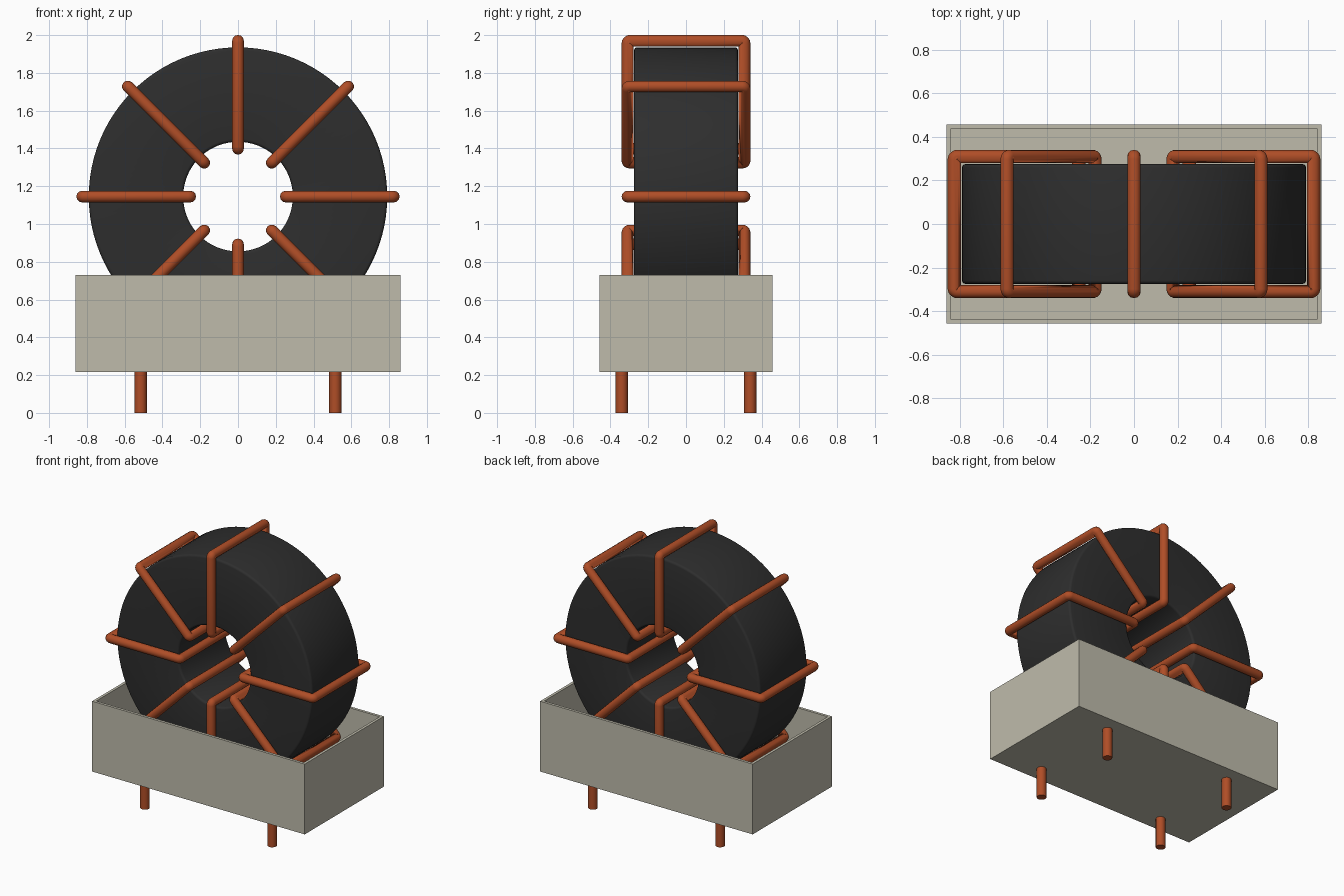
import bpy, bmesh, math
from mathutils import Matrix, Vector

default = bpy.data.objects.get("Cube")
if default:
    bpy.data.objects.remove(default, do_unlink=True)

CENTRE_Z = 1.145


def material(name, rgb, roughness):
    m = bpy.data.materials.new(name)
    m.use_nodes = True
    m.diffuse_color = (*rgb, 1)
    bsdf = m.node_tree.nodes["Principled BSDF"]
    bsdf.inputs["Base Color"].default_value = (*rgb, 1)
    bsdf.inputs["Roughness"].default_value = roughness
    return m


copper = material("copper", (0.43, 0.075, 0.02), 0.5)
ferrite = material("dark ferrite", (0.027, 0.027, 0.027), 0.6)
plastic = material("beige plastic", (0.52, 0.50, 0.41), 0.6)


def add_object(name, bm, mat, smooth=False):
    bmesh.ops.recalc_face_normals(bm, faces=bm.faces)
    mesh = bpy.data.meshes.new(name)
    bm.to_mesh(mesh)
    bm.free()
    mesh.materials.append(mat)
    ob = bpy.data.objects.new(name, mesh)
    bpy.context.collection.objects.link(ob)
    if smooth:
        bpy.ops.object.select_all(action='DESELECT')
        ob.select_set(True)
        bpy.context.view_layer.objects.active = ob
        bpy.ops.object.shade_smooth_by_angle(angle=math.radians(35))
    return ob


def rounded_rectangle(x0, x1, half_y, radius, steps):
    """Points in the XY plane, going round the four filleted corners."""
    points = []
    corners = [(x1 - radius, half_y - radius), (x0 + radius, half_y - radius),
               (x0 + radius, radius - half_y), (x1 - radius, radius - half_y)]
    for i, (cx, cy) in enumerate(corners):
        for s in range(steps + 1):
            a = math.pi / 2 * (i + s / steps)
            points.append(Vector((cx + radius * math.cos(a), cy + radius * math.sin(a), 0)))
    return points


# Toroid core: rounded rectangle turned about the Y axis
bm = bmesh.new()
verts = [bm.verts.new(p) for p in rounded_rectangle(0.29, 0.79, 0.275, 0.016, 3)]
edges = [bm.edges.new((v, verts[i - 1])) for i, v in enumerate(verts)]
bmesh.ops.spin(bm, geom=verts + edges, cent=(0, 0, 0), axis=(0, 1, 0),
               angle=2 * math.pi, steps=96, use_merge=True)
bmesh.ops.remove_doubles(bm, verts=bm.verts, dist=0.0001)
core = add_object("toroid_core", bm, ferrite, smooth=True)
core.location.z = CENTRE_Z

# Copper turns: eight closed loops around the core section
for k in range(8):
    curve = bpy.data.curves.new("wire_turn", 'CURVE')
    curve.dimensions = '3D'
    curve.bevel_depth = 0.031
    curve.bevel_resolution = 4
    path = rounded_rectangle(0.253, 0.825, 0.31, 0.014, 4)
    spline = curve.splines.new('POLY')
    spline.points.add(len(path) - 1)
    for point, p in zip(spline.points, path):
        point.co = (*p, 1)
    spline.use_cyclic_u = True
    spline.use_smooth = True
    curve.materials.append(copper)
    turn = bpy.data.objects.new(f"wire_turn_{k + 1}", curve)
    bpy.context.collection.objects.link(turn)
    turn.location.z = CENTRE_Z
    turn.rotation_euler.y = k * math.pi / 4

# Open-topped base tray with thin walls
BASE_Z, RIM_Z, WALL = 0.217, 0.731, 0.02
bm = bmesh.new()
bmesh.ops.create_cube(bm, size=1, matrix=Matrix.Translation((0, 0, (BASE_Z + RIM_Z) / 2))
                      @ Matrix.Diagonal((1.72, 0.915, RIM_Z - BASE_Z, 1)))
bm.normal_update()
top = max(bm.faces, key=lambda f: f.calc_center_median().z)
bmesh.ops.inset_region(bm, faces=[top], thickness=WALL, use_even_offset=True)
cavity = bmesh.ops.extrude_face_region(bm, geom=[top])["geom"]
floor_verts = [g for g in cavity if isinstance(g, bmesh.types.BMVert)]
bmesh.ops.translate(bm, verts=floor_verts, vec=(0, 0, BASE_Z + WALL - RIM_Z))
if top.is_valid:
    bmesh.ops.delete(bm, geom=[top], context='FACES_ONLY')
add_object("base_tray", bm, plastic)

# Four terminal pins
for side, x in (("right", -0.515), ("left", 0.515)):
    for end, y in (("front", -0.34), ("back", 0.34)):
        bm = bmesh.new()
        bmesh.ops.create_cone(bm, cap_ends=True, segments=24, radius1=0.032, radius2=0.032,
                              depth=BASE_Z + 0.01,
                              matrix=Matrix.Translation((x, y, (BASE_Z + 0.01) / 2)))
        add_object(f"pin_{end}_{side}", bm, copper, smooth=True)
